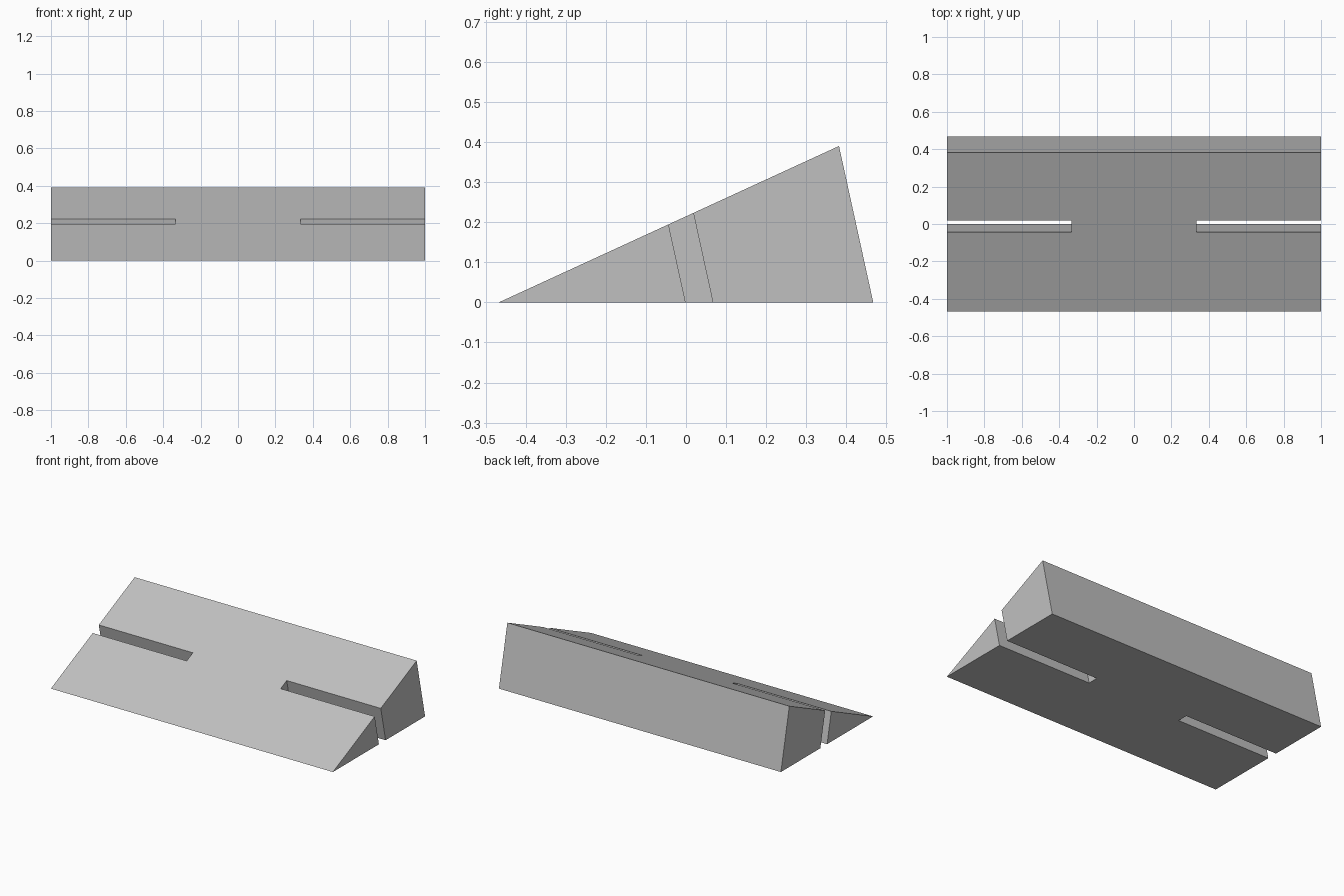
import bpy
import bmesh

cube = bpy.data.objects.get("Cube")
if cube:
    bpy.data.objects.remove(cube, do_unlink=True)

# Single plain grey
grey = bpy.data.materials.new("plain_grey")
grey.use_nodes = True
colour = (0.53, 0.53, 0.53, 1)
grey.diffuse_color = colour
grey.node_tree.nodes["Principled BSDF"].inputs["Base Color"].default_value = colour


def prism(name, profile, x0, x1):
    """Extrude a (y, z) profile along x."""
    bm = bmesh.new()
    face = bm.faces.new([bm.verts.new((x0, y, z)) for y, z in profile])
    ext = bmesh.ops.extrude_face_region(bm, geom=[face])["geom"]
    moved = [v for v in ext if isinstance(v, bmesh.types.BMVert)]
    bmesh.ops.translate(bm, verts=moved, vec=(x1 - x0, 0, 0))
    bmesh.ops.recalc_face_normals(bm, faces=bm.faces)
    mesh = bpy.data.meshes.new(name)
    bm.to_mesh(mesh)
    bm.free()
    mesh.materials.append(grey)
    obj = bpy.data.objects.new(name, mesh)
    bpy.context.collection.objects.link(obj)
    return obj


# Triangular wedge body
LEAN = -0.219  # sideways drift of the back and slot walls per unit of height
HEIGHT = 0.39
wedge = prism("slotted_wedge",
              [(-0.467, 0), (0.467, 0), (0.467 + LEAN * HEIGHT, HEIGHT)], -1, 1)

# Slots open to each end, parallel to the back face
low, high = -0.1, 0.5
slot = [(-0.001 + LEAN * low, low), (0.067 + LEAN * low, low),
        (0.067 + LEAN * high, high), (-0.001 + LEAN * high, high)]
cutters = []
for side, name in ((1, "left_slot_cutter"), (-1, "right_slot_cutter")):
    cutter = prism(name, slot, *sorted((side * 0.333, side * 1.1)))
    cutter.hide_render = True
    cutters.append(cutter)
    mod = wedge.modifiers.new(name, 'BOOLEAN')
    mod.operation = 'DIFFERENCE'
    mod.solver = 'EXACT'
    mod.object = cutter

# Bake the cuts and drop the cutters
bpy.context.view_layer.update()
graph = bpy.context.evaluated_depsgraph_get()
baked = bpy.data.meshes.new_from_object(wedge.evaluated_get(graph))
wedge.modifiers.clear()
wedge.data = baked
for cutter in cutters:
    bpy.data.objects.remove(cutter, do_unlink=True)
